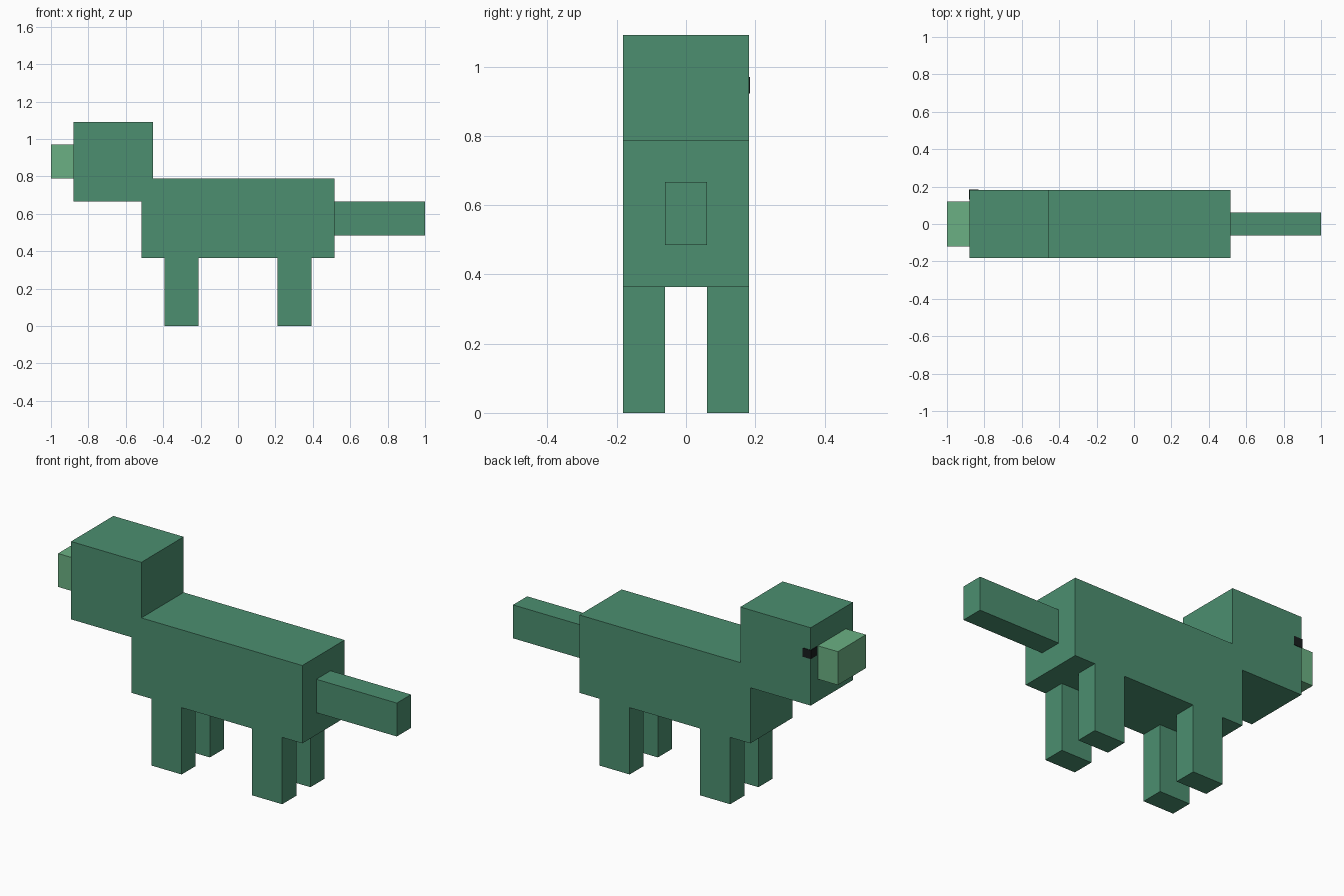
import bpy
import bmesh

# Clear the default cube
cube = bpy.data.objects.get("Cube")
if cube:
    bpy.data.objects.remove(cube, do_unlink=True)


def srgb(r, g, b):
    """Convert 0-255 sRGB to a linear RGBA colour."""
    def lin(c):
        c /= 255
        return c / 12.92 if c <= 0.04045 else ((c + 0.055) / 1.055) ** 2.4
    return (lin(r), lin(g), lin(b), 1.0)


def material(name, colour):
    mat = bpy.data.materials.new(name)
    mat.use_nodes = True
    mat.diffuse_color = colour
    mat.node_tree.nodes["Principled BSDF"].inputs["Base Color"].default_value = colour
    return mat


def box(name, xs, ys, zs, mat):
    """Add a box spanning the given x, y and z ranges."""
    bm = bmesh.new()
    bmesh.ops.create_cube(bm, size=1)
    for v in bm.verts:
        for i, (low, high) in enumerate((xs, ys, zs)):
            v.co[i] = high if v.co[i] > 0 else low
    mesh = bpy.data.meshes.new(name)
    bm.to_mesh(mesh)
    bm.free()
    mesh.materials.append(mat)
    obj = bpy.data.objects.new(name, mesh)
    bpy.context.collection.objects.link(obj)
    return obj


green = material("green", srgb(76, 143, 112))
light_green = material("light green", srgb(107, 176, 131))
black = material("black", srgb(24, 30, 30))

# Torso, head, snout and tail
box("body", (-0.515, 0.515), (-0.182, 0.182), (0.364, 0.788), green)
box("head", (-0.879, -0.455), (-0.182, 0.182), (0.667, 1.091), green)
box("snout", (-1.0, -0.879), (-0.121, 0.121), (0.788, 0.97), light_green)
box("tail", (0.515, 1.0), (-0.061, 0.061), (0.485, 0.667), green)

# Four legs, mirrored front to back and side to side
for end, x0, x1 in (("front", -0.394, -0.212), ("rear", 0.212, 0.394)):
    for side, y0, y1 in (("near", -0.182, -0.061), ("far", 0.061, 0.182)):
        box(f"{end}_leg_{side}", (x0, x1), (y0, y1), (0, 0.364), green)

# Small eye wrapped round the corner of the head
box("eye", (-0.882, -0.832), (0.13, 0.185), (0.922, 0.97), black)
